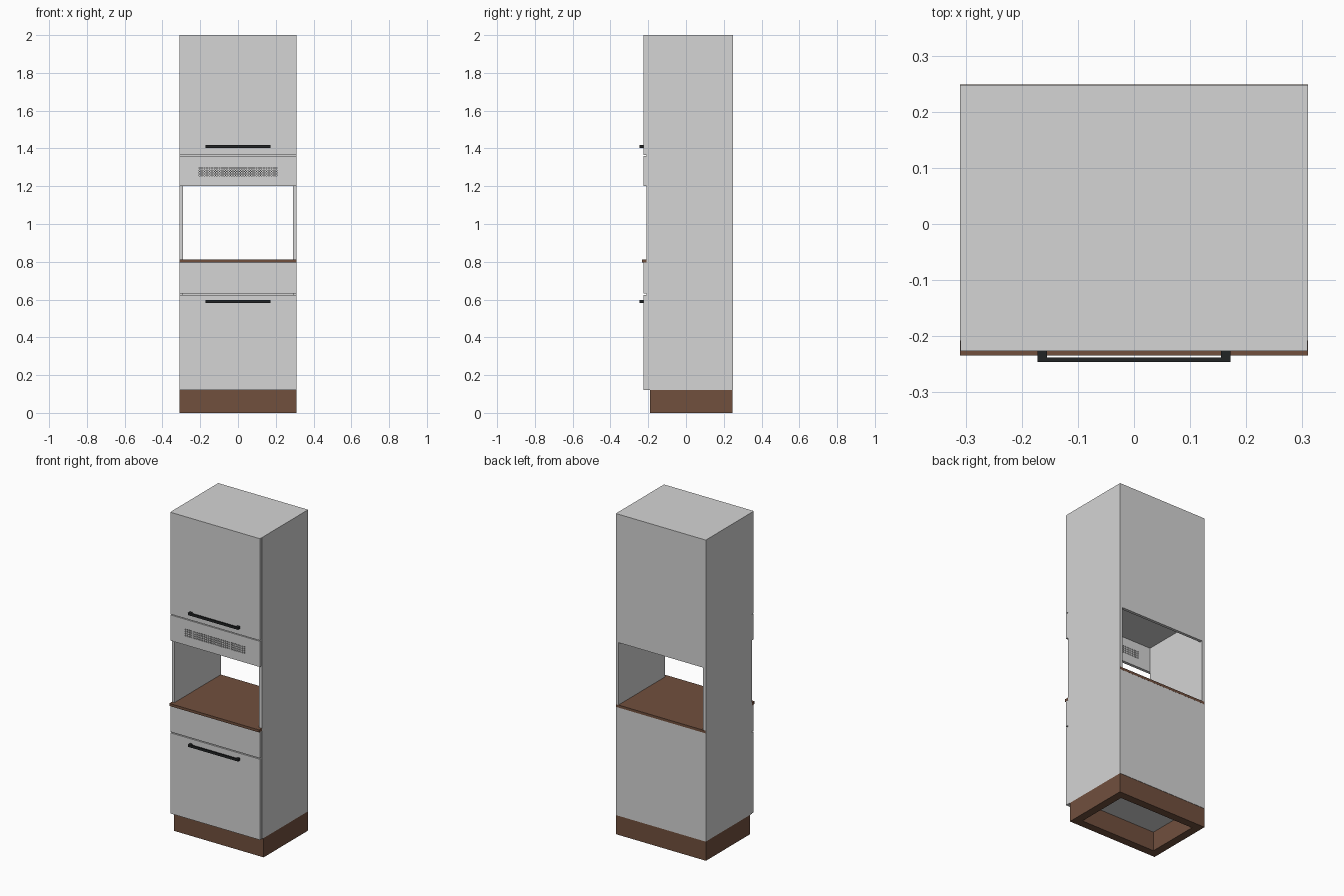
import bpy, bmesh

if "Cube" in bpy.data.objects:
    bpy.data.objects.remove(bpy.data.objects["Cube"])


def material(name, rgb):
    m = bpy.data.materials.new(name)
    m.diffuse_color = (*rgb, 1)
    m.use_nodes = True
    m.node_tree.nodes["Principled BSDF"].inputs["Base Color"].default_value = m.diffuse_color
    return m


GREY = material("light grey", (0.66, 0.66, 0.66))
BROWN = material("brown wood", (0.165, 0.08, 0.048))
BLACK = material("black metal", (0.015, 0.017, 0.018))


def finish(bm, name, mat):
    me = bpy.data.meshes.new(name)
    bm.to_mesh(me)
    bm.free()
    me.materials.append(mat)
    ob = bpy.data.objects.new(name, me)
    bpy.context.collection.objects.link(ob)
    return ob


def add_box(bm, x, y, z):
    """Add a box spanning the given (min, max) ranges."""
    verts = bmesh.ops.create_cube(bm, size=1)["verts"]
    for v in verts:
        for i, (a, b) in enumerate((x, y, z)):
            v.co[i] = a if v.co[i] < 0 else b


def boxes(name, mat, *ranges):
    bm = bmesh.new()
    for r in ranges:
        add_box(bm, *r)
    return finish(bm, name, mat)


W, T = 0.31, 0.018            # half width, board thickness
FRONT, BACK = -0.208, 0.248   # carcass depth
IN = W - T
DOOR_W, DOOR_Y = 0.309, (-0.226, FRONT)

# Carcass boards
for side, s in (("left", -1), ("right", 1)):
    boxes(side + "_side", GREY, (sorted((s * IN, s * W)), (FRONT, BACK), (0.12, 2.0)))
boxes("lower_back", GREY, ((-IN, IN), (BACK - T, BACK), (0.12, 0.795)))
boxes("upper_back", GREY, ((-IN, IN), (BACK - T, BACK), (1.2, 2.0)))
for name, z in (("bottom_board", 0.12), ("upper_floor", 1.354), ("top_board", 2.0 - T)):
    boxes(name, GREY, ((-IN, IN), (FRONT, BACK - T), (z, z + T)))

# Hollow plinth
P, PY0, PY1 = 0.05, -0.19, 0.246
boxes("plinth", BROWN,
      ((-W, W), (PY0, PY0 + P), (0, 0.12)),
      ((-W, W), (PY1 - P, PY1), (0, 0.12)),
      ((-W, -W + P), (PY0 + P, PY1 - P), (0, 0.12)),
      ((W - P, W), (PY0 + P, PY1 - P), (0, 0.12)))

# Brown shelf under the open niche
boxes("niche_shelf", BROWN, ((-0.3097, 0.3097), (-0.234, 0.2485), (0.795, 0.811)))

# Doors and drawer front
for name, z in (("lower_door", (0.122, 0.625)), ("drawer_front", (0.631, 0.795)),
                ("upper_door", (1.365, 2.0))):
    boxes(name, GREY, ((-DOOR_W, DOOR_W), DOOR_Y, z))

# Vent panel: grid of cells with small square holes left out, then thickened
GROUPS, N, PITCH, CELL = 8, 4, 0.0525, 0.045
STEP = CELL / (2 * N - 1)
xs = [-DOOR_W]
for g in range(GROUPS):
    start = (g - (GROUPS - 1) / 2) * PITCH - CELL / 2
    xs += [start + i * STEP for i in range(2 * N)]
xs.append(DOOR_W)
zs = [1.2] + [1.255 + i * STEP for i in range(2 * N)] + [1.36]
bm = bmesh.new()
grid = [[bm.verts.new((x, DOOR_Y[0], z)) for x in xs] for z in zs]
for j in range(len(zs) - 1):
    for i in range(len(xs) - 1):
        if i % 2 and j % 2:
            continue  # hole
        bm.faces.new((grid[j][i], grid[j][i + 1], grid[j + 1][i + 1], grid[j + 1][i]))
vent = finish(bm, "vent_panel", GREY)
mod = vent.modifiers.new("thickness", "SOLIDIFY")
mod.thickness = T
mod.offset = -1

# Bar handles with two posts
for name, z in (("lower_handle", 0.589), ("upper_handle", 1.41)):
    zr = (z - 0.0075, z + 0.0075)
    boxes(name, BLACK,
          ((-0.172, 0.172), (-0.246, -0.238), zr),
          ((-0.172, -0.155), (-0.238, -0.226), zr),
          ((0.155, 0.172), (-0.238, -0.226), zr))
